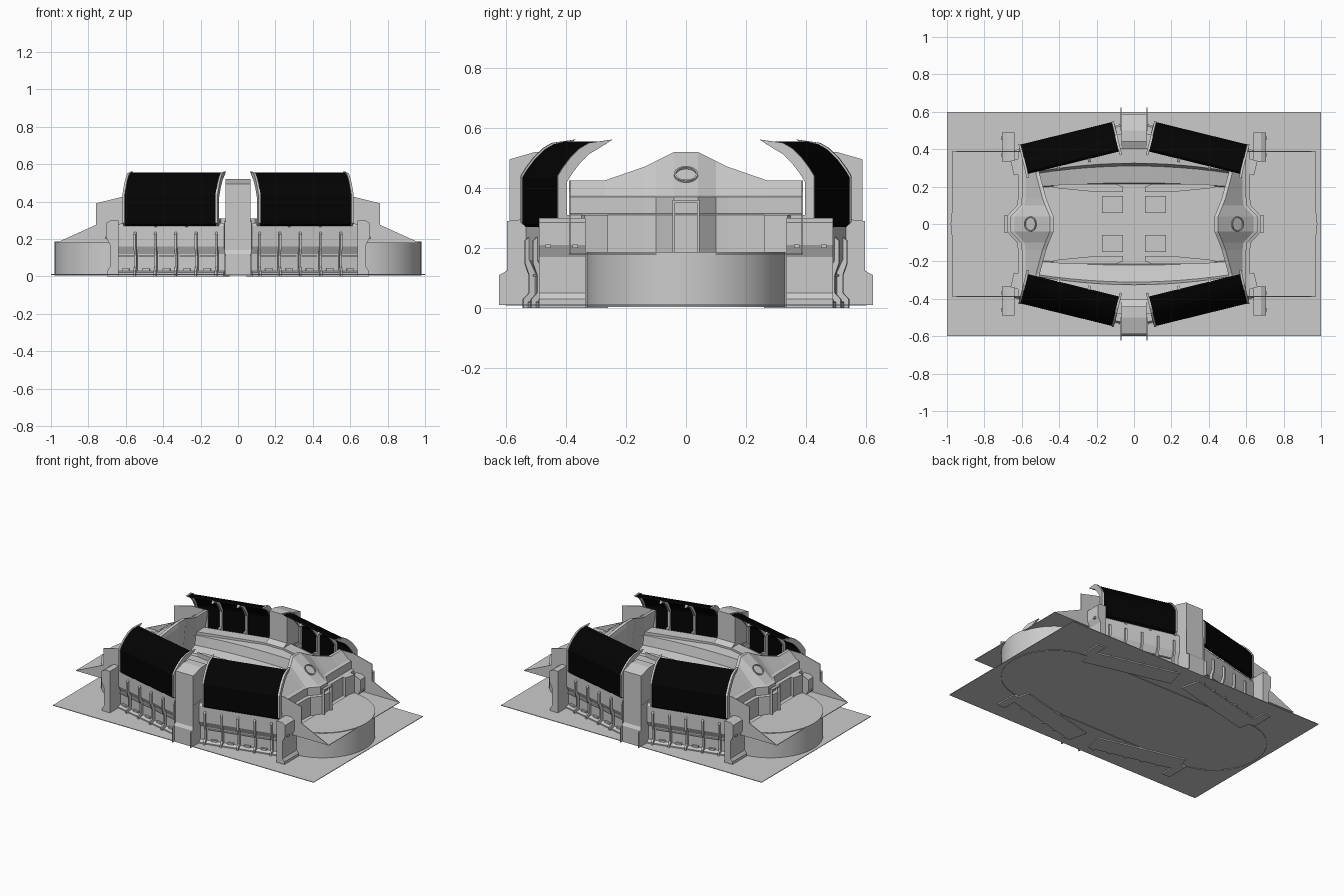
import bpy, bmesh, math
from mathutils import Matrix, Vector

if "Cube" in bpy.data.objects:
    bpy.data.objects.remove(bpy.data.objects["Cube"])

black = bpy.data.materials.new("black_roof")
black.diffuse_color = (0.001, 0.001, 0.001, 1)
black.use_nodes = True
black.node_tree.nodes["Principled BSDF"].inputs["Base Color"].default_value = black.diffuse_color


def finish(name, bm, mat=None, smooth=False):
    bmesh.ops.recalc_face_normals(bm, faces=bm.faces)
    me = bpy.data.meshes.new(name)
    bm.to_mesh(me)
    bm.free()
    ob = bpy.data.objects.new(name, me)
    bpy.context.collection.objects.link(ob)
    if mat:
        me.materials.append(mat)
    if smooth:
        bpy.context.view_layer.objects.active = ob
        ob.select_set(True)
        bpy.ops.object.shade_smooth_by_angle(angle=math.radians(30))
        ob.select_set(False)
    return ob


def loft(bm, rings, caps=True):
    """Skin a list of closed rings of 3D points."""
    vs = [[bm.verts.new(p) for p in r] for r in rings]
    n = len(rings[0])
    for a, b in zip(vs, vs[1:]):
        for i in range(n):
            bm.faces.new((a[i], a[(i + 1) % n], b[(i + 1) % n], b[i]))
    if caps:
        bm.faces.new(vs[0])
        bm.faces.new(vs[-1])


def along(bm, prof, a, b, M=Matrix()):
    """Extrude a (y, z) profile along local x."""
    loft(bm, [[M @ Vector((u, p[0], p[1])) for p in prof] for u in (a, b)])


def box(bm, x0, x1, y0, y1, z0, z1, M=Matrix()):
    along(bm, [(y0, z0), (y1, z0), (y1, z1), (y0, z1)], x0, x1, M)


def side_plate(bm, prof, y0, y1, M=Matrix()):
    """Extrude an (x, z) profile along y."""
    loft(bm, [[M @ Vector((p[0], y, p[1])) for p in prof] for y in (y0, y1)])


def mirror4():
    return [Matrix.Diagonal((sx, sy, 1, 1)) for sx in (1, -1) for sy in (1, -1)]


BAY = Matrix.Translation((0.345, 0.415, 0)) @ Matrix.Rotation(math.radians(-13.8), 4, 'Z')
bays = [S @ BAY for S in mirror4()]
ends = [Matrix.Diagonal((s, 1, 1, 1)) for s in (1, -1)]
sides = [Matrix.Diagonal((1, s, 1, 1)) for s in (1, -1)]

# base sheet
bm = bmesh.new()
box(bm, -1, 1, -0.6, 0.6, 0.008, 0.012)
finish("base_sheet", bm)

# stadium-shaped inner wall with rounded ends, and the flat tops of the ends
arc = [(0.65 + 0.33 * math.cos(t), 0.33 * math.sin(t))
       for t in [math.pi * (i / 32 - 0.5) for i in range(33)]]
plan = arc + [(-x, -y) for x, y in arc]
bm = bmesh.new()
loft(bm, [[(x, y, z) for x, y in plan] for z in (0.004, 0.186)], caps=False)
for M in ends:
    bm.faces.new([bm.verts.new(M @ Vector((x, y, 0.186))) for x, y in arc])
bmesh.ops.remove_doubles(bm, verts=bm.verts, dist=1e-5)
finish("rounded_ends", bm, smooth=True)

# flat aprons around the rounded ends, and the upright gussets beside them
bm = bmesh.new()
for M in ends:
    box(bm, 0.6, 0.97, -0.39, 0.39, 0.178, 0.182, M)
finish("end_aprons", bm)
bm = bmesh.new()
gusset = [(0.5, 0.18), (0.97, 0.18), (0.76, 0.275), (0.76, 0.39), (0.62, 0.425), (0.5, 0.425)]
for S in mirror4():
    side_plate(bm, gusset, 0.385, 0.39, S)
finish("end_gussets", bm)

# end stands with a faceted nose: (y, outer x, inner x, top z)
half = [(0.04, 0.68, 0.43, 0.52), (0.10, 0.625, 0.455, 0.49), (0.14, 0.62, 0.47, 0.47),
        (0.27, 0.62, 0.505, 0.425), (0.388, 0.62, 0.505, 0.425)]
stations = [(-y, a, b, c) for y, a, b, c in reversed(half)] + half
bm = bmesh.new()
for M in ends:
    rings = []
    for y, xo, xi, zt in stations:
        prof = [(xi + 0.02, 0.17), (xo, 0.17), (xo, 0.31), (xo - 0.02, 0.315), (xo - 0.02, 0.37),
                (xo - 0.04, 0.375), (xi + 0.02, zt), (xi, zt), (xi, zt - 0.03), (xi + 0.02, 0.28)]
        rings.append([M @ Vector((x, y, z)) for x, z in prof])
    loft(bm, rings)
finish("end_stands", bm)

# framed gate on the nose, and low roof rings
bm = bmesh.new()
for M in ends:
    for s in (-1, 1):
        box(bm, 0.675, 0.695, 0.041 * s - 0.004, 0.041 * s + 0.004, 0.186, 0.36, M)
    box(bm, 0.675, 0.695, -0.045, 0.045, 0.352, 0.36, M)
finish("gate_frames", bm)
bm = bmesh.new()
for M in ends:
    T = M @ Matrix.Translation((0.555, 0, 0.446)) @ Matrix.Rotation(math.radians(38), 4, 'Y')
    bands = []
    for r, z in ((0.04, -0.01), (0.04, 0.003), (0.034, 0.003), (0.034, -0.01)):
        bands.append([T @ Vector((r * math.cos(i * math.pi / 12), r * math.sin(i * math.pi / 12), z))
                      for i in range(24)])
    loft(bm, bands, caps=False)
finish("roof_rings", bm)

# angled side walls with a kinked section
wall = [(-0.08, 0.0), (0.055, 0.0), (0.055, 0.02), (0.03, 0.03), (0.03, 0.12), (0.05, 0.16),
        (0.05, 0.27), (0.04, 0.285), (0.0, 0.285), (0.0, 0.31), (-0.08, 0.31)]
bm = bmesh.new()
for M in bays:
    along(bm, wall, -0.29, 0.325, M)
finish("side_walls", bm)

# wall ribs and window sills
rib = [(0.025, 0.0), (0.07, 0.0), (0.07, 0.03), (0.05, 0.05), (0.05, 0.11), (0.064, 0.15),
       (0.064, 0.225), (0.045, 0.24), (0.025, 0.24)]
bm = bmesh.new()
for M in bays:
    for i in range(6):
        u = -0.25 + i * 0.112
        along(bm, rib, u - 0.006, u + 0.006, M)
finish("wall_ribs", bm)
bm = bmesh.new()
for M in bays:
    for i in range(5):
        u = -0.25 + (i + 0.5) * 0.112
        box(bm, u - 0.04, u + 0.04, 0.025, 0.04, 0.105, 0.112, M)
        box(bm, u - 0.02, u + 0.02, 0.025, 0.042, 0.03, 0.042, M)
finish("wall_sills", bm)

# corner piers
pier = [(0.64, 0.0), (0.7, 0.0), (0.7, 0.03), (0.685, 0.05), (0.685, 0.17), (0.705, 0.21),
        (0.705, 0.285), (0.68, 0.3), (0.64, 0.3)]
bm = bmesh.new()
for S in mirror4():
    side_plate(bm, pier, 0.335, 0.49, S)
    for y in (0.36, 0.45):
        box(bm, 0.69, 0.712, y, y + 0.018, 0.2, 0.212, S)
finish("corner_piers", bm)

# curved black roof panels
outer = [(0.072, 0.28), (0.072, 0.435), (0.055, 0.462), (0.028, 0.497), (-0.005, 0.528),
         (-0.035, 0.545), (-0.078, 0.555)]
panel = outer + [(v - 0.012, z - 0.01) for v, z in reversed(outer)]
bm = bmesh.new()
for M in bays:
    along(bm, panel, -0.25, 0.25, M)
finish("roof_panels", bm, black)

# curved ribs under the panels, with tips past the inner edge
long = outer[:-1] + [(-0.115, 0.556)]
bow = [(v + 0.004, z + 0.005) for v, z in long] + [(v - 0.028, z - 0.014) for v, z in reversed(outer[:-1])]
inner = [(v - 0.01, z - 0.008) for v, z in outer] + [(v - 0.03, z - 0.02) for v, z in reversed(outer)]
bm = bmesh.new()
for M in bays:
    for u in (-0.256, 0.256):
        along(bm, bow, u - 0.006, u + 0.006, M)
    for u in (-0.085, 0.085):
        along(bm, inner, u - 0.007, u + 0.007, M)
    for u in (-0.256, -0.085, 0.085, 0.256):
        box(bm, u - 0.008, u + 0.008, 0.01, 0.055, 0.275, 0.31, M)
finish("roof_ribs", bm)

# central towers with side plates
tower = [(0.40, 0.01), (0.6, 0.01), (0.6, 0.12), (0.588, 0.14), (0.588, 0.495), (0.5, 0.52),
         (0.44, 0.52), (0.44, 0.33), (0.40, 0.31)]
plate = [(0.5, 0.01), (0.622, 0.01), (0.622, 0.11), (0.595, 0.125), (0.595, 0.29), (0.5, 0.3)]
bm = bmesh.new()
for M in sides:
    along(bm, tower, -0.068, 0.068, M)
finish("central_towers", bm)
bm = bmesh.new()
for M in sides:
    for x in (-0.073, 0.067):
        along(bm, plate, x, x + 0.006, M)
finish("tower_plates", bm)


# shallow seating bowl stepping down to the pitch
def bowl_ring(hx, ymid, yend, z):
    xs = [hx * (i / 6 - 1) for i in range(13)]
    top = [(x, ymid - (ymid - yend) * (x / hx) ** 2, z) for x in xs]
    return top + [(x, -y, z) for x, y, _ in reversed(top)]


levels = [(0.60, 0.43, 0.34, 0.3), (0.52, 0.325, 0.28, 0.29), (0.52, 0.31, 0.27, 0.225),
          (0.51, 0.22, 0.2, 0.205), (0.51, 0.215, 0.195, 0.19)]
bm = bmesh.new()
loft(bm, [bowl_ring(*r) for r in levels], caps=False)
bm.faces.new([bm.verts.new(p) for p in bowl_ring(*levels[-1])])
bmesh.ops.remove_doubles(bm, verts=bm.verts, dist=1e-5)
finish("seating_bowl", bm)

# terraces and dugouts beside the pitch
bm = bmesh.new()
for S in mirror4():
    box(bm, 0.06, 0.17, 0.06, 0.15, 0.185, 0.2, S)
    t = [(0.06, 0.17), (0.19, 0.17), (0.4, 0.19), (0.45, 0.2), (0.38, 0.215), (0.1, 0.215), (0.06, 0.2)]
    loft(bm, [[S @ Vector((x, y, z)) for x, y in t] for z in (0.185, 0.22)])
finish("pitch_terraces", bm)
